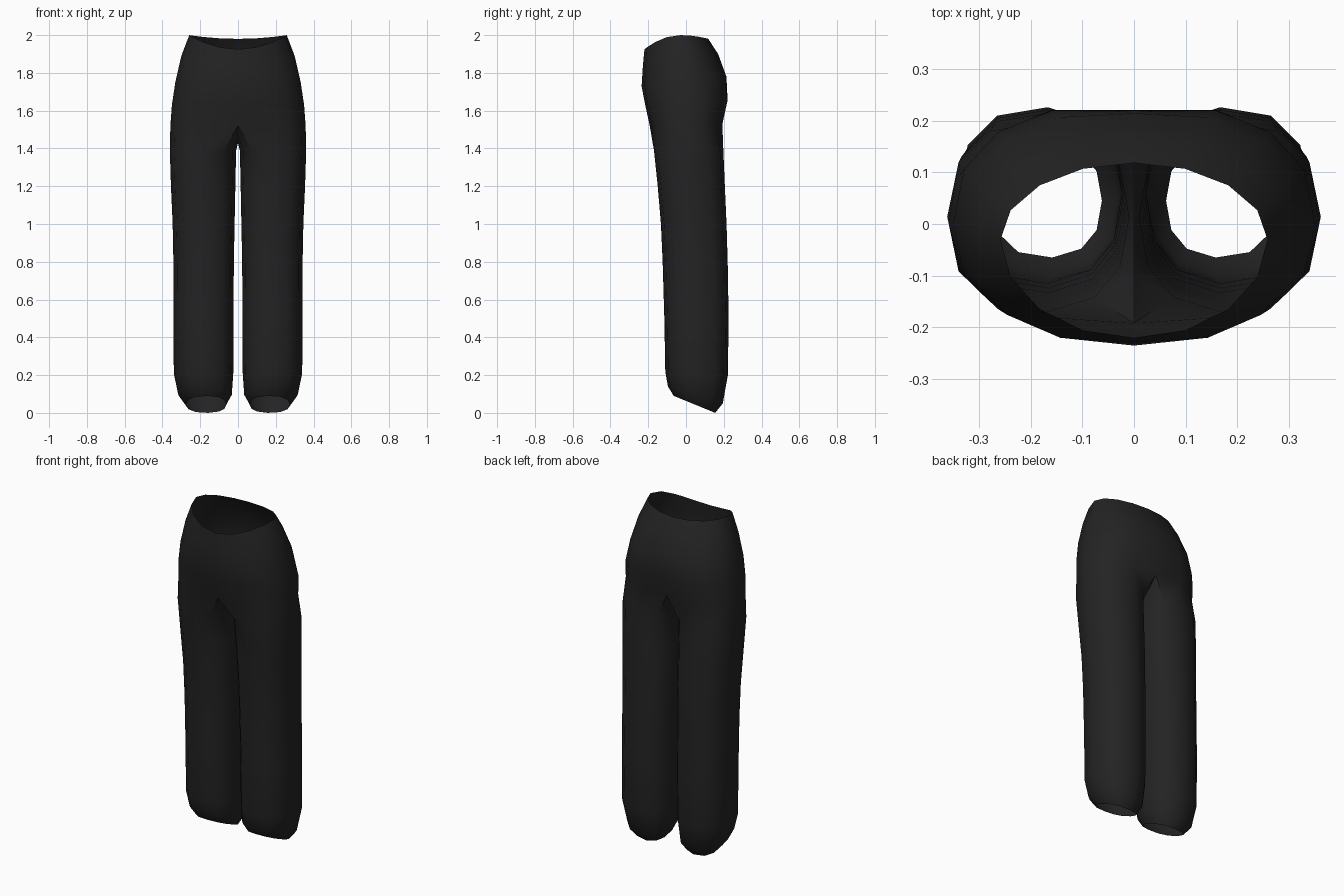
import bpy
import bmesh
from math import sin, cos, radians, copysign

cube = bpy.data.objects.get("Cube")
if cube:
    bpy.data.objects.remove(cube)

# Black cloth
cloth = bpy.data.materials.new("black_cloth")
cloth.use_nodes = True
color = (0.017, 0.017, 0.017, 1)
cloth.diffuse_color = color
bsdf = cloth.node_tree.nodes["Principled BSDF"]
bsdf.inputs["Base Color"].default_value = color
bsdf.inputs["Roughness"].default_value = 0.9

HALF = 8  # segments from front centre to back centre


def power(v, p):
    return copysign(abs(v) ** p, v)


def hip_ring(bm, width, front, side, back, zf, zs, zb, p, cleft):
    """Half ring of the hips, from front centre round to back centre."""
    ring = []
    for k in range(HALF + 1):
        a = radians(-90 + 180 * k / HALF)
        s = sin(a)
        x = width * power(max(cos(a), 0), p) if 0 < k < HALF else 0
        end_y, end_z = (front, zf) if s < 0 else (back, zb)
        y = side + (end_y - side) * abs(s) ** p
        z = zs + (end_z - zs) * s * s
        if k == HALF:
            y -= cleft
        ring.append(bm.verts.new((x, y, z)))
    return ring


def leg_ring(bm, inner, outer, front, back, zf, zb, p=0.85):
    """Closed ring of one leg, tilted from zf in front to zb behind."""
    angles = [-125 + 250 * k / HALF for k in range(HALF + 1)] + [152.5, 180, 207.5]
    cx, rx = (inner + outer) / 2, (outer - inner) / 2
    cy, ry = (front + back) / 2, (back - front) / 2
    ring = []
    for a in map(radians, angles):
        u, v = power(cos(a), p), power(sin(a), p)
        z = zf + (zb - zf) * (v + 1) / 2
        ring.append(bm.verts.new((cx + rx * u, cy + ry * v, z)))
    return ring


def bridge(bm, top, low, closed):
    n = len(top)
    for i in range(n if closed else n - 1):
        j = (i + 1) % n
        bm.faces.new((top[i], low[i], low[j], top[j]))


bm = bmesh.new()

# Waist, hips and seat: width, front, side, back, heights, squareness, cleft
hips = [
    (0.258, -0.220, -0.03, 0.118, 1.925, 2.00, 1.98, 1.0, 0),
    (0.300, -0.228, -0.02, 0.170, 1.84, 1.89, 1.90, 0.95, 0),
    (0.332, -0.235, -0.01, 0.222, 1.73, 1.75, 1.78, 0.88, 0.008),
    (0.350, -0.218, 0.00, 0.235, 1.64, 1.63, 1.66, 0.82, 0.015),
    (0.358, -0.192, 0.00, 0.205, 1.52, 1.52, 1.53, 0.8, 0.02),
]
rings = [hip_ring(bm, *h) for h in hips]
for top, low in zip(rings, rings[1:]):
    bridge(bm, top, low, False)

# Crotch seam closes the last half ring into a leg opening
seam = [bm.verts.new((0, y, z)) for y, z in ((0.1, 1.47), (0, 1.43), (-0.1, 1.465))]
upper = rings[-1] + seam

# Leg down to the cuff: inner, outer, front, back, front and back height
legs = [
    (0.010, 0.361, -0.170, 0.198, 1.39, 1.39),
    (0.014, 0.355, -0.150, 0.206, 1.20, 1.20),
    (0.018, 0.346, -0.133, 0.215, 1.00, 1.00),
    (0.022, 0.342, -0.124, 0.221, 0.80, 0.80),
    (0.024, 0.341, -0.115, 0.226, 0.50, 0.50),
    (0.025, 0.340, -0.110, 0.222, 0.22, 0.20),
    (0.033, 0.316, -0.096, 0.195, 0.14, 0.05),
    (0.062, 0.275, -0.065, 0.155, 0.09, 0.00),
]
for spec in legs:
    lower = leg_ring(bm, *spec)
    bridge(bm, upper, lower, True)
    upper = lower

bmesh.ops.recalc_face_normals(bm, faces=bm.faces)
# Outer side of the leg must face outwards
bm.faces.ensure_lookup_table()
side_face = max(bm.faces, key=lambda f: f.calc_center_median().x)
if side_face.normal.x < 0:
    bmesh.ops.reverse_faces(bm, faces=bm.faces)

mesh = bpy.data.meshes.new("trousers")
bm.to_mesh(mesh)
bm.free()
mesh.materials.append(cloth)
trousers = bpy.data.objects.new("trousers", mesh)
bpy.context.collection.objects.link(trousers)

# Mirror the half into a full pair
mirror = trousers.modifiers.new("mirror", "MIRROR")
mirror.use_axis[0] = True
mirror.use_clip = True
mirror.merge_threshold = 0.001

bpy.ops.object.select_all(action="DESELECT")
trousers.select_set(True)
bpy.context.view_layer.objects.active = trousers
bpy.ops.object.modifier_apply(modifier=mirror.name)
bpy.ops.object.shade_smooth_by_angle(angle=radians(50))
